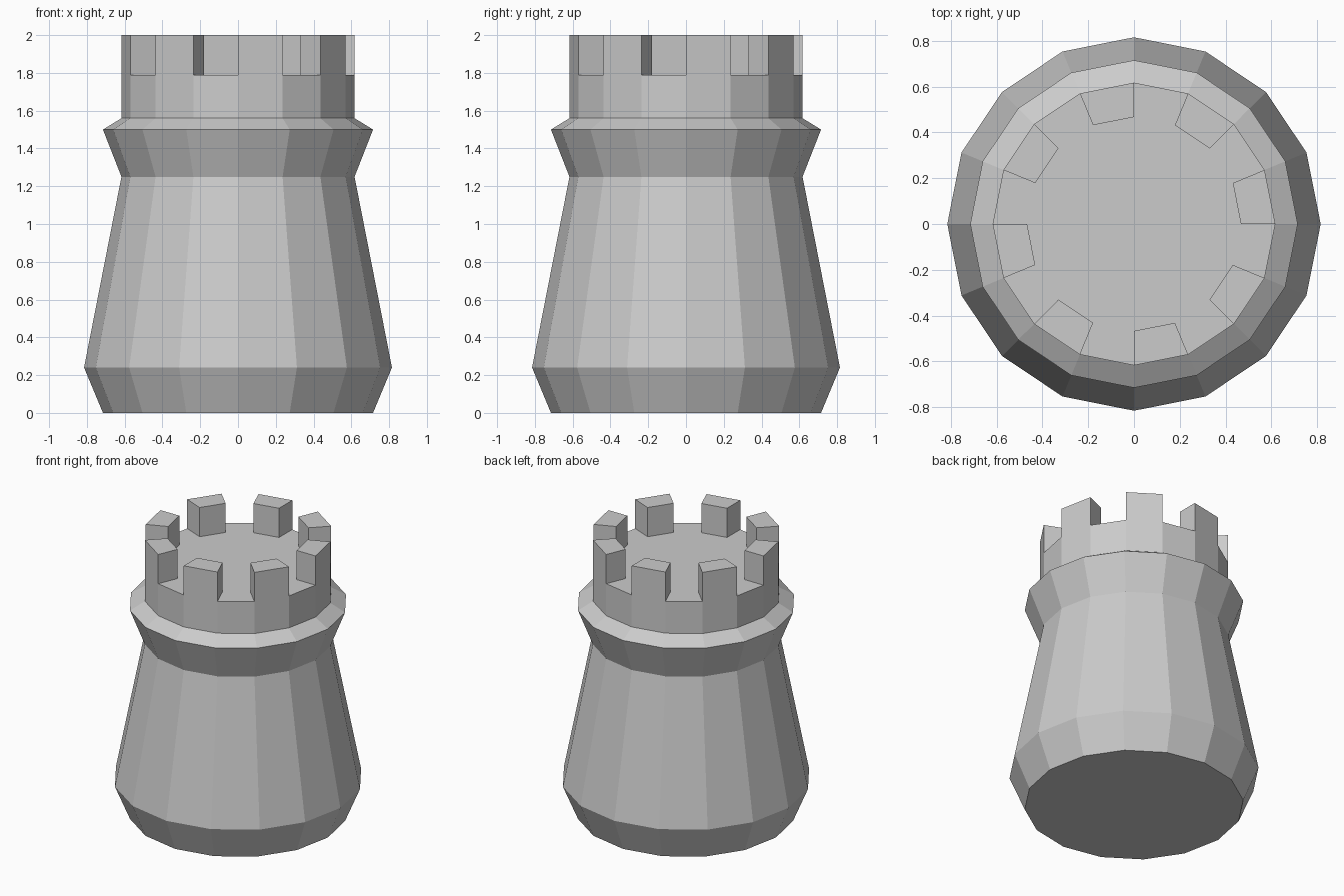
import bpy, bmesh
from math import cos, sin, pi

if "Cube" in bpy.data.objects:
    bpy.data.objects.remove(bpy.data.objects["Cube"], do_unlink=True)

SIDES = 16
FLOOR_Z, TOP_Z = 1.79, 2.0

# Stone material
stone = bpy.data.materials.new("grey_stone")
stone.use_nodes = True
colour = (0.6, 0.6, 0.6, 1)
stone.diffuse_color = colour
stone.node_tree.nodes["Principled BSDF"].inputs["Base Color"].default_value = colour

bm = bmesh.new()


def ring(radius, z):
    angles = [2 * pi * i / SIDES for i in range(SIDES)]
    return [bm.verts.new((radius * cos(a), radius * sin(a), z)) for a in angles]


def bridge(lower, upper):
    faces = []
    for i in range(SIDES):
        j = (i + 1) % SIDES
        faces.append(bm.faces.new((lower[i], lower[j], upper[j], upper[i])))
    return faces


# Tower wall: foot, tapering body, flared collar and straight crown
profile = [(0.715, 0), (0.815, 0.24), (0.617, 1.25),
           (0.715, 1.5), (0.617, 1.56), (0.617, FLOOR_Z)]
rings = [ring(r, z) for r, z in profile]
for lower, upper in zip(rings, rings[1:]):
    bridge(lower, upper)
bm.faces.new(rings[0][::-1])

# Flat roof with a rim
inner = ring(0.467, FLOOR_Z)
rim = bridge(rings[-1], inner)
bm.faces.new(inner)

# Battlements: every other rim face raised
raised = bmesh.ops.extrude_discrete_faces(bm, faces=rim[::2])["faces"]
for face in raised:
    bmesh.ops.translate(bm, verts=face.verts, vec=(0, 0, TOP_Z - FLOOR_Z))

bmesh.ops.recalc_face_normals(bm, faces=bm.faces)
mesh = bpy.data.meshes.new("castle_tower")
bm.to_mesh(mesh)
bm.free()
mesh.materials.append(stone)
tower = bpy.data.objects.new("castle_tower", mesh)
bpy.context.collection.objects.link(tower)
